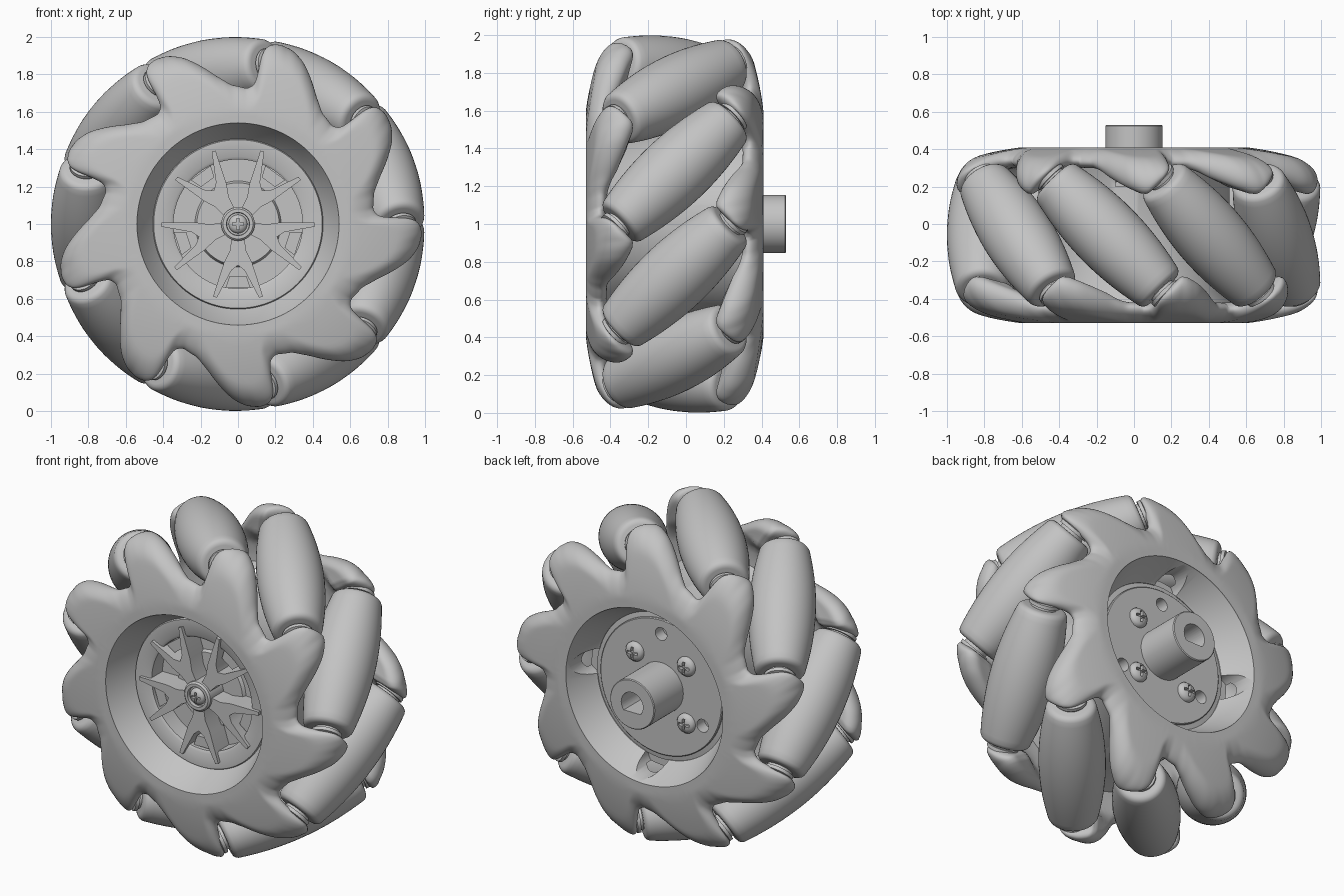
import bpy, bmesh
from math import sin, cos, pi, radians, sqrt
from mathutils import Matrix, Vector

cube = bpy.data.objects.get("Cube")
if cube:
    bpy.data.objects.remove(cube, do_unlink=True)

grey = bpy.data.materials.new("plain_grey")
grey.use_nodes = True
grey.diffuse_color = (0.55, 0.55, 0.55, 1)
grey.node_tree.nodes["Principled BSDF"].inputs["Base Color"].default_value = (0.55, 0.55, 0.55, 1)

MID = -0.06          # middle of the wheel body along its axle
COUNT = 9            # rollers
STEP = 360 / COUNT
FIRST = 100          # angle of the first roller
TIP = 78             # angle of the first front lobe tip


def polar(r, deg, y):
    a = radians(deg)
    return Vector((r * cos(a), y, 1 + r * sin(a)))


def place(name, mesh, matrix=None):
    obj = bpy.data.objects.new(name, mesh)
    bpy.context.collection.objects.link(obj)
    if matrix:
        obj.matrix_world = matrix
    return obj


def finish(name, bm):
    bmesh.ops.remove_doubles(bm, verts=bm.verts, dist=1e-5)
    bmesh.ops.recalc_face_normals(bm, faces=bm.faces)
    mesh = bpy.data.meshes.new(name)
    bm.to_mesh(mesh)
    bm.free()
    mesh.materials.append(grey)
    return mesh


def skin(name, section, n, closed, point):
    """Sweep a section, which may change with the angle, round an axis."""
    bm = bmesh.new()
    rings = []
    for i in range(n):
        deg = 360 * i / n
        rings.append([bm.verts.new(point(r, deg, h)) for r, h in section(deg)])
    m = len(rings[0])
    for i in range(n):
        a, b = rings[i], rings[(i + 1) % n]
        for j in range(m if closed else m - 1):
            k = (j + 1) % m
            bm.faces.new((a[j], a[k], b[k], b[j]))
    return finish(name, bm)


def lathe(name, profile, n=64, closed=False):
    """Turn (radius, y) points about the wheel axle."""
    return place(name, skin(name, lambda d: profile, n, closed, polar))


def turned(name, profile, n=40):
    """Turn (radius, height) points about the local z axis."""
    spot = lambda r, d, h: Vector((r * cos(radians(d)), r * sin(radians(d)), h))
    return skin(name, lambda d: profile, n, False, spot)


def prism(name, points, y0, y1):
    """Extrude (radius, angle) points along the axle."""
    bm = bmesh.new()
    a = [bm.verts.new(polar(r, d, y0)) for r, d in points]
    b = [bm.verts.new(polar(r, d, y1)) for r, d in points]
    bm.faces.new(a)
    bm.faces.new(b[::-1])
    for i in range(len(a)):
        j = (i + 1) % len(a)
        bm.faces.new((a[i], b[i], b[j], a[j]))
    return place(name, finish(name, bm))


def rod(name, r, deg, radius, y0, y1):
    mesh = turned(name, [(0, -0.5), (radius, -0.5), (radius, 0.5), (0, 0.5)], 32)
    turn = Matrix.Rotation(-pi / 2, 4, 'X') @ Matrix.Diagonal((1, 1, y1 - y0, 1))
    return place(name, mesh, Matrix.Translation(polar(r, deg, (y0 + y1) / 2)) @ turn)


def cut(obj, cutters):
    bpy.context.view_layer.update()
    for c in cutters:
        c.hide_render = True
        mod = obj.modifiers.new("cut", 'BOOLEAN')
        mod.object = c
        mod.operation = 'DIFFERENCE'
        mod.solver = 'EXACT'
        bpy.context.view_layer.objects.active = obj
        bpy.ops.object.modifier_apply(modifier=mod.name)
    for c in cutters:
        bpy.data.objects.remove(c, do_unlink=True)


# Lobed side plates: one leaning lobe (angle, radius), repeated round the rim
LOBE = [(-32.4, .725), (-25.8, .745), (-21.5, .80), (-18.2, .865), (-14.5, .935), (-11, .972),
        (-7, .985), (-3.5, .972), (-1, .935), (.8, .87), (2.5, .80), (4.2, .75), (7.6, .725)]


def lean_of(r):
    return 20 * max(0, r - .7)


def rim(off):
    for (a, ra), (b, rb) in zip(LOBE, LOBE[1:]):
        if a <= off <= b:
            return ra + (rb - ra) * (off - a) / (b - a)


def wrap(deg):
    return (deg - TIP + 32.4) % STEP - 32.4


def rounding(gap, width):
    k = max(0, 1 - gap / width)
    return sqrt(max(0, 1 - k * k))


def plate_section(deg):
    off = wrap(deg)
    edge = sum(rim(wrap(deg + d)) for d in (-1, -.5, 0, .5, 1)) / 5
    near = min(1, max(0, (off + 26) / 16))
    front, back = [], []
    rows = 18
    for i in range(rows + 1):
        r = .54 + (edge - .54) * sin(pi / 2 * i / rows)
        out = max(0, r - .6)
        f = -.53 + .12 * out + .3 * out * out
        tang = r * sin(radians(FIRST - TIP - off - lean_of(r)))
        lobe = max(.07, min(.18, MID - .62 + tang - f))
        lobe = .09 + (lobe - .09) * near
        thick = .10 + (lobe - .10) * min(1, max(0, (r - .68) / .1))
        mid = f + thick * .6
        front.append((r, mid - thick * .6 * rounding(edge - r, .13)))
        back.append((r, mid + thick * .4 * rounding(edge - r, .07)))
    return front + back[-2::-1]


plate_mesh = skin("side_plate", plate_section, 540, True,
                  lambda r, d, y: polar(r, d + lean_of(r), y))
place("front_side_plate", plate_mesh)
centre = Matrix.Translation((0, MID, 1))
axis = polar(1, FIRST, 0) - Vector((0, 0, 1))
place("back_side_plate", plate_mesh, centre @ Matrix.Rotation(pi, 4, axis) @ centre.inverted())

# Barrel-shaped rollers on slanted axles
R0, HALF = .81, .415
barrel = []
for i in range(25):
    s = HALF * (i / 12 - 1) * .94
    barrel.append((1 - sqrt(R0 * R0 + s * s / 2), s))
end = barrel[-1][0]
tail = [(end - .008, HALF - .012), (end - .02, HALF - .003), (end - .035, HALF), (0, HALF)]
profile = [(r, -s) for r, s in reversed(tail)] + barrel + tail
roller_mesh = turned("roller", profile, 48)
axle = [(0, .48), (.06, .48), (.06, .46), (.09, .45), (.09, .43), (.075, .43), (.075, .40)]
axle_mesh = turned("roller_axle", [(r, -s) for r, s in axle] + axle[::-1], 32)
for i in range(COUNT):
    phi = FIRST + i * STEP
    a = radians(phi)
    lean = Vector((sin(a), -1, -cos(a))).normalized()
    m = Matrix.Translation(polar(R0, phi, MID)) @ lean.to_track_quat('Z', 'Y').to_matrix().to_4x4()
    place("roller_%d" % (i + 1), roller_mesh, m)
    place("roller_axle_%d" % (i + 1), axle_mesh, m)

# Hub drum with coned mouths and four scallops at the back
drum = lathe("hub_drum", [(.541, -.527), (.46, -.36), (.45, -.35), (.45, .23), (.46, .24), (.541, .407),
                          (.58, .40), (.56, .32), (.51, .24), (.51, -.36), (.56, -.44), (.58, -.52)], 96, True)
cut(drum, [rod("scallop_cutter", .45, 5 + 90 * k, .08, .2, .5) for k in range(4)])

# Front insert: ring, sunken floor and forked spokes
lathe("insert_ring", [(.458, -.35), (.45, -.365), (.36, -.365), (.345, -.355), (.345, -.22), (.458, -.22)], 96, True)
lathe("insert_floor", [(0, -.27), (.22, -.27), (.23, -.25), (.40, -.25), (.40, -.2), (0, -.2)], 64)
fork = [(.06, 30), (.15, 17), (.22, 20), (.41, 19), (.41, 16), (.25, 8), (.22, 0)]
fork += [(r, -d) for r, d in fork[-2::-1]]
for k in range(5):
    a = 54 + 72 * k
    prism("forked_spoke", [(r, a + d) for r, d in fork], -.385, -.25)
    prism("spoke_pad", [(.28, a - 9), (.28, a + 9), (.345, a + 11), (.345, a - 11)], -.34, -.25)
lathe("front_boss", [(.09, -.25), (.09, -.40), (.08, -.41), (.062, -.41), (.06, -.39), (0, -.39)], 40)

# Screw with a cross recess, shared by the front centre and the back face
screw = place("front_screw", turned("screw", [(0, -.02), (.05, -.02), (.05, .008), (.042, .02),
                                              (.025, .028), (0, .03)], 32))
for size in ((.06, .014, .04), (.014, .06, .04)):
    bm = bmesh.new()
    bmesh.ops.create_cube(bm, size=1, matrix=Matrix.Translation((0, 0, .03)) @ Matrix.Diagonal((*size, 1)))
    cut(screw, [place("cross_cutter", finish("cross_cutter", bm))])
screw.matrix_world = Matrix.Translation((0, -.39, 1)) @ Matrix.Rotation(pi / 2, 4, 'X')
for k in range(4):
    turn = Matrix.Rotation(-pi / 2, 4, 'X') @ Matrix.Scale(1.2, 4)
    place("back_screw", screw.data, Matrix.Translation(polar(.25, 45 + 90 * k, .245)) @ turn)

# Back disc with three holes
disc = lathe("back_disc", [(0, .14), (.455, .14), (.455, .225), (.42, .23), (.42, .24), (.415, .245), (0, .245)], 96)
cut(disc, [rod("hole_cutter", .33, 90 + 120 * k, .04, .17, .4) for k in range(3)])

# Shaft boss with a D-shaped bore
boss = lathe("shaft_boss", [(0, .2), (.153, .2), (.153, .525), (.148, .53), (0, .53)], 64)
bore = [(.075, d) for d in range(-40, 221, 10)]
cut(boss, [prism("bore_cutter", bore, .3, .6)])

# Smooth shading with sharp corners kept
done = set()
bpy.ops.object.select_all(action='DESELECT')
for o in bpy.context.scene.objects:
    if o.type == 'MESH' and o.data.name not in done:
        done.add(o.data.name)
        o.select_set(True)
        bpy.context.view_layer.objects.active = o
bpy.ops.object.shade_smooth_by_angle(angle=radians(35))
bpy.ops.object.select_all(action='DESELECT')
